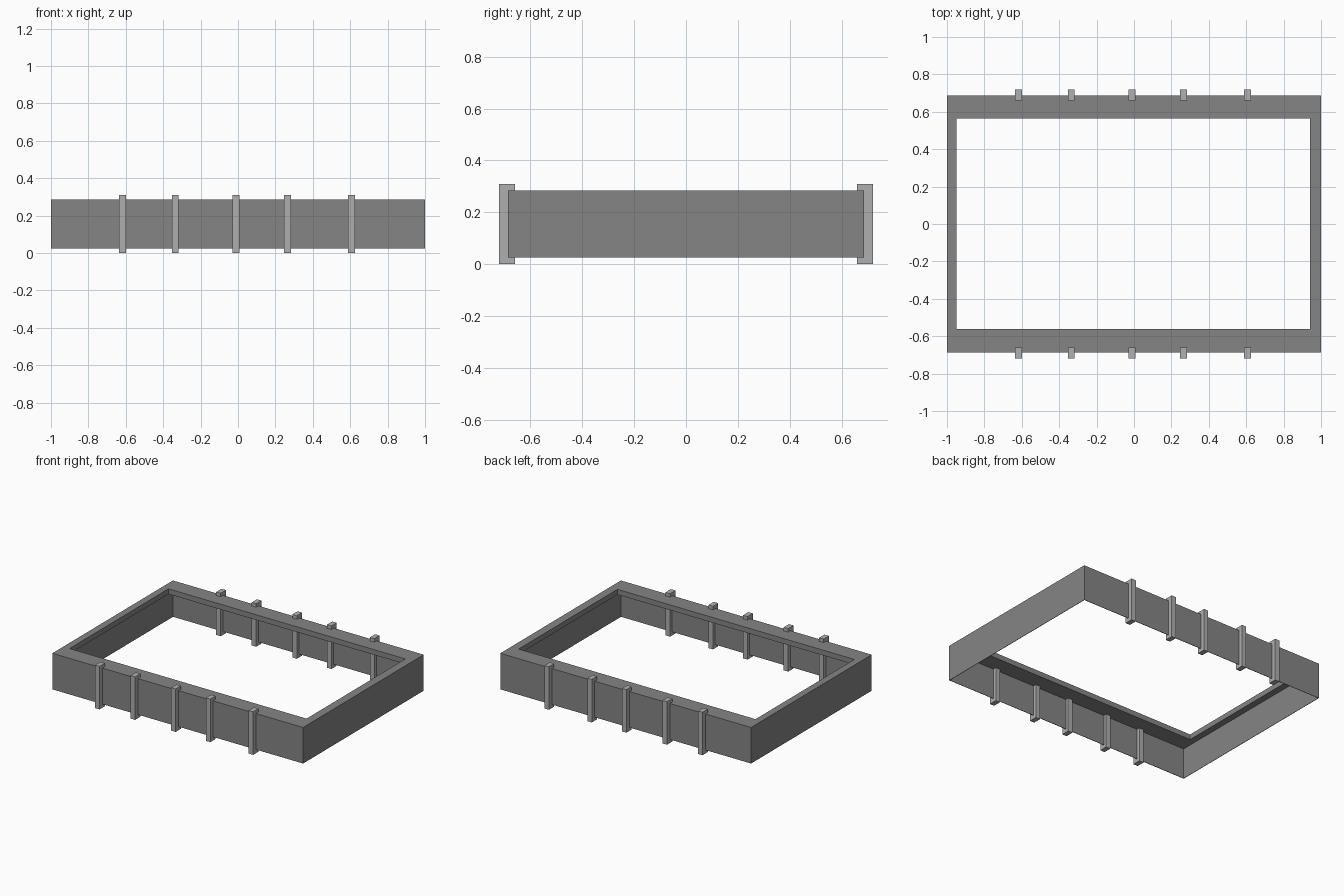
import bpy
import bmesh

cube = bpy.data.objects.get("Cube")
if cube:
    bpy.data.objects.remove(cube, do_unlink=True)


def make_material(name, value):
    mat = bpy.data.materials.new(name)
    mat.use_nodes = True
    color = (value, value, value, 1)
    mat.diffuse_color = color
    mat.node_tree.nodes["Principled BSDF"].inputs["Base Color"].default_value = color
    return mat


def finish(name, bm, mat):
    bmesh.ops.recalc_face_normals(bm, faces=bm.faces)
    mesh = bpy.data.meshes.new(name)
    bm.to_mesh(mesh)
    bm.free()
    mesh.materials.append(mat)
    obj = bpy.data.objects.new(name, mesh)
    bpy.context.collection.objects.link(obj)
    return obj


dark_grey = make_material("dark grey", 0.235)
light_grey = make_material("light grey", 0.43)

# Frame: thin outer walls with an inward lip, swept round a rectangle
BOTTOM, TOP, LIP = 0.025, 0.285, 0.247
outer = (-1.0, 1.0, -0.687, 0.687)
inner_wall = (-0.997, 0.997, -0.684, 0.684)
opening = (-0.95, 0.94, -0.562, 0.565)
profile = [(outer, BOTTOM), (outer, TOP), (opening, TOP),
           (opening, LIP), (inner_wall, LIP), (inner_wall, BOTTOM)]

bm = bmesh.new()
rings = []
for (x0, x1, y0, y1), z in profile:
    corners = [(x0, y0), (x1, y0), (x1, y1), (x0, y1)]
    rings.append([bm.verts.new((x, y, z)) for x, y in corners])
for i, ring in enumerate(rings):
    following = rings[(i + 1) % len(rings)]
    for k in range(4):
        n = (k + 1) % 4
        bm.faces.new((ring[k], ring[n], following[n], following[k]))
finish("wall_frame", bm, dark_grey)

# Posts: five through each long wall
POST_SIZE = (0.036, 0.06, 0.31)
for side, y in (("front", -0.69), ("back", 0.69)):
    for number, x in enumerate((-0.618, -0.335, -0.011, 0.265, 0.607), 1):
        bm = bmesh.new()
        bmesh.ops.create_cube(bm, size=1)
        bmesh.ops.scale(bm, vec=POST_SIZE, verts=bm.verts)
        post = finish(f"{side}_post_{number}", bm, light_grey)
        post.location = (x, y, POST_SIZE[2] / 2)
